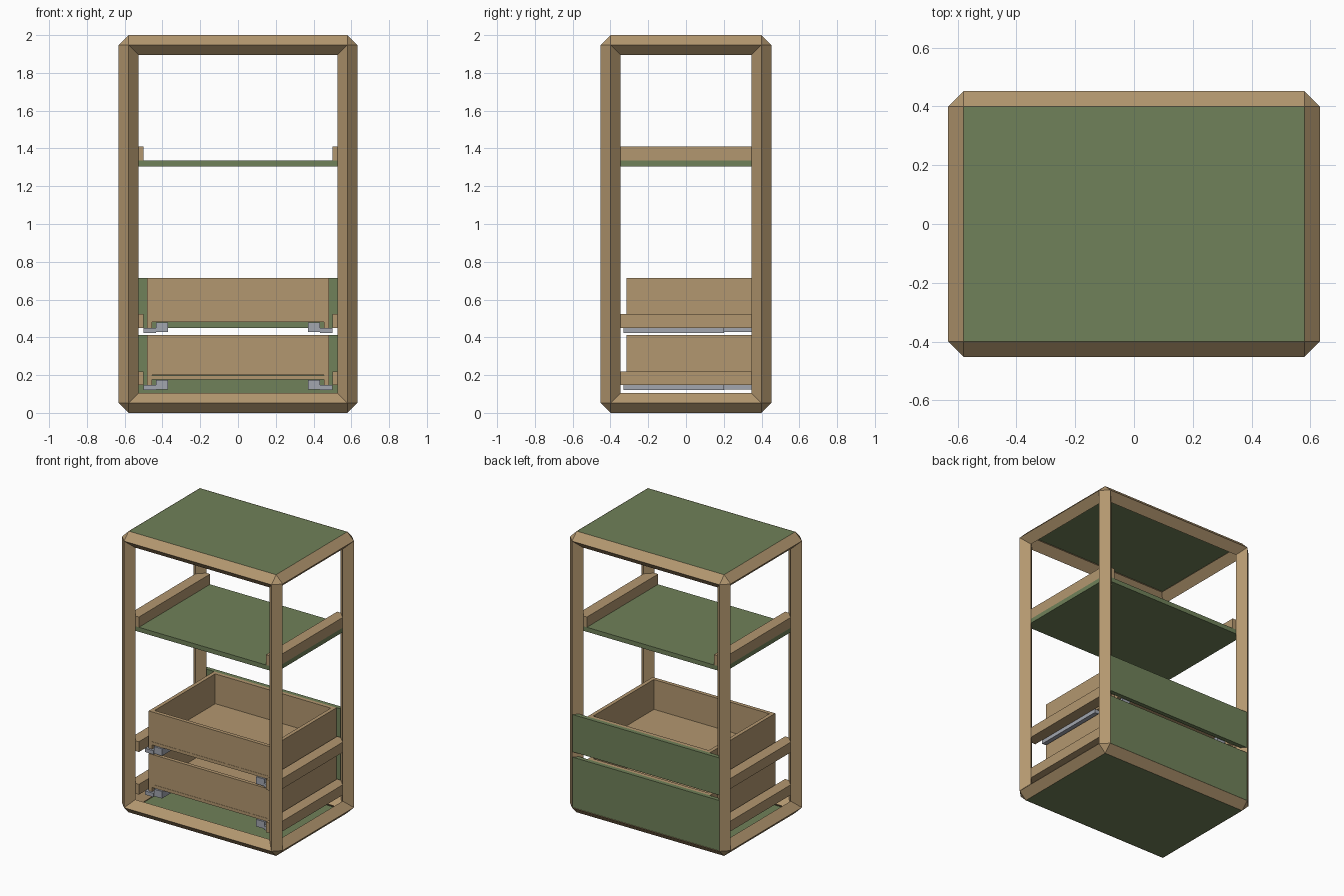
import bpy, bmesh
from mathutils import Vector

if "Cube" in bpy.data.objects:
    bpy.data.objects.remove(bpy.data.objects["Cube"])


def material(name, rgb):
    m = bpy.data.materials.new(name)
    m.diffuse_color = (*rgb, 1)
    m.use_nodes = True
    m.node_tree.nodes["Principled BSDF"].inputs["Base Color"].default_value = m.diffuse_color
    return m


WOOD = material("wood", (0.45, 0.31, 0.16))
GREEN = material("green", (0.16, 0.22, 0.10))
STEEL = material("steel", (0.36, 0.38, 0.43))


def finish(name, bm, mat):
    bmesh.ops.recalc_face_normals(bm, faces=bm.faces[:])
    me = bpy.data.meshes.new(name)
    bm.to_mesh(me)
    bm.free()
    me.materials.append(mat)
    ob = bpy.data.objects.new(name, me)
    bpy.context.collection.objects.link(ob)
    return ob


def box(name, x, y, z, mat):
    """Box from (min, max) ranges."""
    bm = bmesh.new()
    bmesh.ops.create_cube(bm, size=1)
    for v in bm.verts:
        v.co = [(r[0] + r[1]) / 2 + c * (r[1] - r[0]) for r, c in zip((x, y, z), v.co)]
    return finish(name, bm, mat)


def pair(name, x, y, z, mat):
    """Box on the right and its mirror on the left."""
    box(name + "_right", x, y, z, mat)
    box(name + "_left", (-x[1], -x[0]), y, z, mat)


R = 0.052                       # half diagonal of the diamond bars
X, Y = 0.58, 0.40               # frame centre lines
Z0, Z1 = R, 2 - R


def bar(name, a, b):
    """Diamond-section bar with pointed ends that close the frame corners."""
    bm = bmesh.new()
    for p in (a, b):
        for i in range(3):
            for s in (-R, R):
                d = Vector((0, 0, 0))
                d[i] = s
                bm.verts.new(Vector(p) + d)
    res = bmesh.ops.convex_hull(bm, input=bm.verts[:])
    loose = [v for v in bm.verts if not v.link_faces]
    bmesh.ops.delete(bm, geom=loose, context='VERTS')
    bmesh.ops.dissolve_limit(bm, angle_limit=0.01, verts=bm.verts[:], edges=bm.edges[:])
    finish(name, bm, WOOD)


# Outer frame: posts, then top and bottom rails
for sx in (-X, X):
    for sy in (-Y, Y):
        bar("post", (sx, sy, Z0), (sx, sy, Z1))
for z in (Z0, Z1):
    for s in (-1, 1):
        bar("long_rail", (-X, s * Y, z), (X, s * Y, z))
        bar("side_rail", (s * X, -Y, z), (s * X, Y, z))

# Top, bottom and shelf panels
box("top_panel", (-X, X), (-Y, Y), (1.97, 1.999), GREEN)
box("bottom_panel", (-X, X), (-Y, Y), (0.001, 0.03), GREEN)
box("shelf", (-X, X), (-Y, Y), (1.305, 1.337), GREEN)

# Side supports for the shelf and the two drawers
for name, z in (("shelf_support", 1.337), ("upper_support", 0.45), ("lower_support", 0.147)):
    pair(name, (0.50, X), (-Y, Y), (z, z + 0.073), WOOD)


def drawer(name, z, face_bottom):
    """Open drawer box with its face panel and slides; z is the side bottom."""
    top = z + 0.265
    w, t = 0.482, 0.027
    pair(name + "_side", (w - t, w), (-0.315, 0.42), (z, top), WOOD)
    box(name + "_back", (t - w, w - t), (-0.315, -0.288), (z + 0.053, top), WOOD)
    box(name + "_inner_front", (t - w, w - t), (0.393, 0.42), (z + 0.053, top), WOOD)
    box(name + "_floor", (t - w, w - t), (-0.315, 0.42), (z + 0.03, z + 0.052), WOOD)
    box(name + "_face", (-X, X), (0.42, 0.45), (face_bottom, top), GREEN)
    pair(name + "_slide_outer", (0.435, 0.50), (-0.33, 0.20), (z - 0.027, z), STEEL)
    pair(name + "_slide_inner", (0.37, 0.435), (-0.325, 0.40), (z - 0.022, z + 0.028), STEEL)


drawer("upper_drawer", 0.45, 0.45)
drawer("lower_drawer", 0.147, 0.052)
